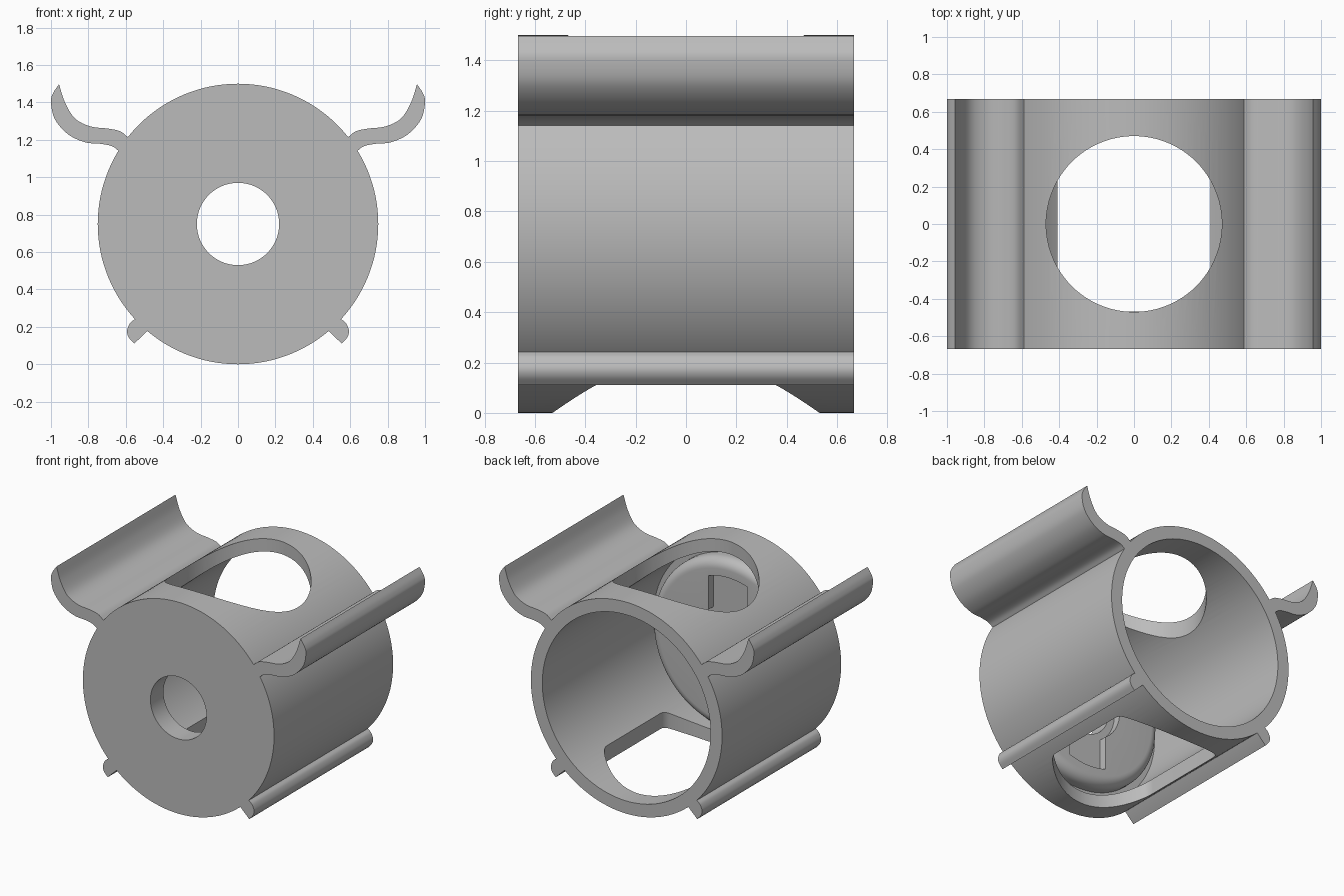
import bpy, bmesh, math
from mathutils import Vector

if "Cube" in bpy.data.objects:
    bpy.data.objects.remove(bpy.data.objects["Cube"], do_unlink=True)

HALF, AXIS_Z = 0.667, 0.75          # half length and axis height
R_OUT, R_IN, R_BORE = 0.75, 0.66, 0.22
WALL, HUB = 0.09, 0.2               # front wall and hub depth
FRONT = -HALF

grey = bpy.data.materials.new("plain grey")
grey.use_nodes = True
grey.diffuse_color = (0.5, 0.5, 0.5, 1)
grey.node_tree.nodes["Principled BSDF"].inputs["Base Color"].default_value = (0.5, 0.5, 0.5, 1)


def finish(name, bm):
    bmesh.ops.remove_doubles(bm, verts=bm.verts, dist=1e-5)
    bmesh.ops.recalc_face_normals(bm, faces=bm.faces)
    mesh = bpy.data.meshes.new(name)
    bm.to_mesh(mesh)
    bm.free()
    mesh.materials.append(grey)
    obj = bpy.data.objects.new(name, mesh)
    bpy.context.collection.objects.link(obj)
    return obj


def lathe(name, profile, steps=128):
    """Spin a closed (radius, y) profile around the body axis."""
    bm = bmesh.new()
    verts = [bm.verts.new((r, y, AXIS_Z)) for r, y in profile]
    edges = [bm.edges.new((v, verts[i - 1])) for i, v in enumerate(verts)]
    bmesh.ops.spin(bm, geom=verts + edges, cent=(0, 0, AXIS_Z), axis=(0, 1, 0),
                   angle=math.tau, steps=steps)
    return finish(name, bm)


def prism(name, outline, axis, lo, hi):
    """Extrude an outline along y (points are x, z) or z (points are x, y)."""
    def place(p, t):
        return (p[0], t, p[1]) if axis == "y" else (p[0], p[1], t)
    bm = bmesh.new()
    a = [bm.verts.new(place(p, lo)) for p in outline]
    b = [bm.verts.new(place(p, hi)) for p in outline]
    bm.faces.new(a)
    bm.faces.new(b[::-1])
    for i in range(len(a)):
        bm.faces.new((a[i - 1], a[i], b[i], b[i - 1]))
    return finish(name, bm)


def arc(cx, cy, r, start, end, n):
    return [(cx + r * math.cos(start + (end - start) * i / n),
             cy + r * math.sin(start + (end - start) * i / n)) for i in range(n + 1)]


def circle(r, cy=0, n=96):
    return arc(0, cy, r, 0, math.tau, n)[:-1]


def smooth_path(points, n=6):
    """Catmull-Rom curve through the points."""
    pts = [Vector(p) for p in points]
    pts = [2 * pts[0] - pts[1]] + pts + [2 * pts[-1] - pts[-2]]
    out = []
    for a, b, c, d in zip(pts, pts[1:], pts[2:], pts[3:]):
        for i in range(n):
            t = i / n
            out.append(b + (c - a) * t / 2 + (2 * a - 5 * b + 4 * c - d) * t * t / 2
                       + (3 * b - a - 3 * c + d) * t ** 3 / 2)
    return out + [pts[-2]]


def cut(obj, cutter):
    mod = obj.modifiers.new("cut", "BOOLEAN")
    mod.operation, mod.solver, mod.object = "DIFFERENCE", "EXACT", cutter
    bpy.context.view_layer.objects.active = obj
    bpy.ops.object.modifier_apply(modifier=mod.name)
    bpy.data.objects.remove(cutter, do_unlink=True)


def mirrored(points):
    return [(-x, z) for x, z in points]


# Cup: round shell, closed at the front around a bore
shell = lathe("shell", [(R_BORE, FRONT), (R_OUT, FRONT), (R_OUT, HALF), (R_IN, HALF),
                        (R_IN, FRONT + WALL), (R_BORE, FRONT + WALL)])

# Round window in the top
cut(shell, prism("top_cutter", circle(0.47), "z", AXIS_Z, 1.7))

# Bottom window: circle with flat sides and rounded corners
big, flat, fillet = 0.53, 0.41, 0.1
fx = flat - fillet
fy = math.sqrt((big - fillet) ** 2 - fx ** 2)
turn = math.atan2(fy, fx)
quarter = arc(fx, fy, fillet, 0, turn, 8) + arc(0, 0, big, turn, math.pi / 2, 16)[1:]
upper = quarter + [(-x, y) for x, y in quarter[-2::-1]]
window = upper + [(-x, -y) for x, y in upper]
cut(shell, prism("bottom_cutter", window, "z", -0.2, AXIS_Z))

# Hub behind the front wall, with a rounded rim
rim = 0.07
r_hub = 0.61
rounded = arc(r_hub - rim, FRONT + HUB - rim, rim, 0, math.pi / 2, 8)
hub = lathe("hub", [(R_BORE, FRONT + WALL), (r_hub, FRONT + WALL)] + rounded
            + [(R_BORE, FRONT + HUB)])

# Shallow recess in the hub: upright slot with round ends and a counterbore
half_slot, slot_end, floor = 0.15, 0.49, FRONT + HUB - 0.054
a = math.acos(half_slot / slot_end)
slot = (arc(0, AXIS_Z, slot_end, a, math.pi - a, 16)
        + arc(0, AXIS_Z, slot_end, math.pi + a, math.tau - a, 16))
cut(hub, prism("slot_cutter", slot, "y", floor, 0))
cut(hub, prism("counterbore_cutter", circle(0.27, AXIS_Z), "y", floor, 0))

# Curved upper wings and small lower lips, running the full length
wing_top = [(0.957, 1.497), (0.925, 1.40), (0.872, 1.315), (0.79, 1.272),
            (0.695, 1.26), (0.631, 1.246), (0.588, 1.214)]
wing_under = [(0.636, 1.139), (0.674, 1.166), (0.738, 1.179), (0.818, 1.187),
              (0.909, 1.23), (0.979, 1.31), (1.0, 1.40), (0.989, 1.449), (0.957, 1.497)]
wing = smooth_path(wing_top) + [(0.56, 1.19), (0.6, 1.11)] + smooth_path(wing_under)[:-1]
lip = smooth_path([(0.551, 0.241), (0.577, 0.22), (0.593, 0.18), (0.585, 0.145),
                   (0.555, 0.11)]) + [(0.481, 0.182), (0.47, 0.2), (0.52, 0.26)]
parts = [shell, hub]
for name, outline in (("wing", wing), ("lip", lip)):
    parts.append(prism("left_" + name, outline, "y", -HALF, HALF))
    parts.append(prism("right_" + name, mirrored(outline), "y", -HALF, HALF))

# Smooth round surfaces, keep hard edges
bpy.ops.object.select_all(action="DESELECT")
for part in parts:
    part.select_set(True)
bpy.context.view_layer.objects.active = shell
bpy.ops.object.shade_smooth_by_angle(angle=math.radians(30))
